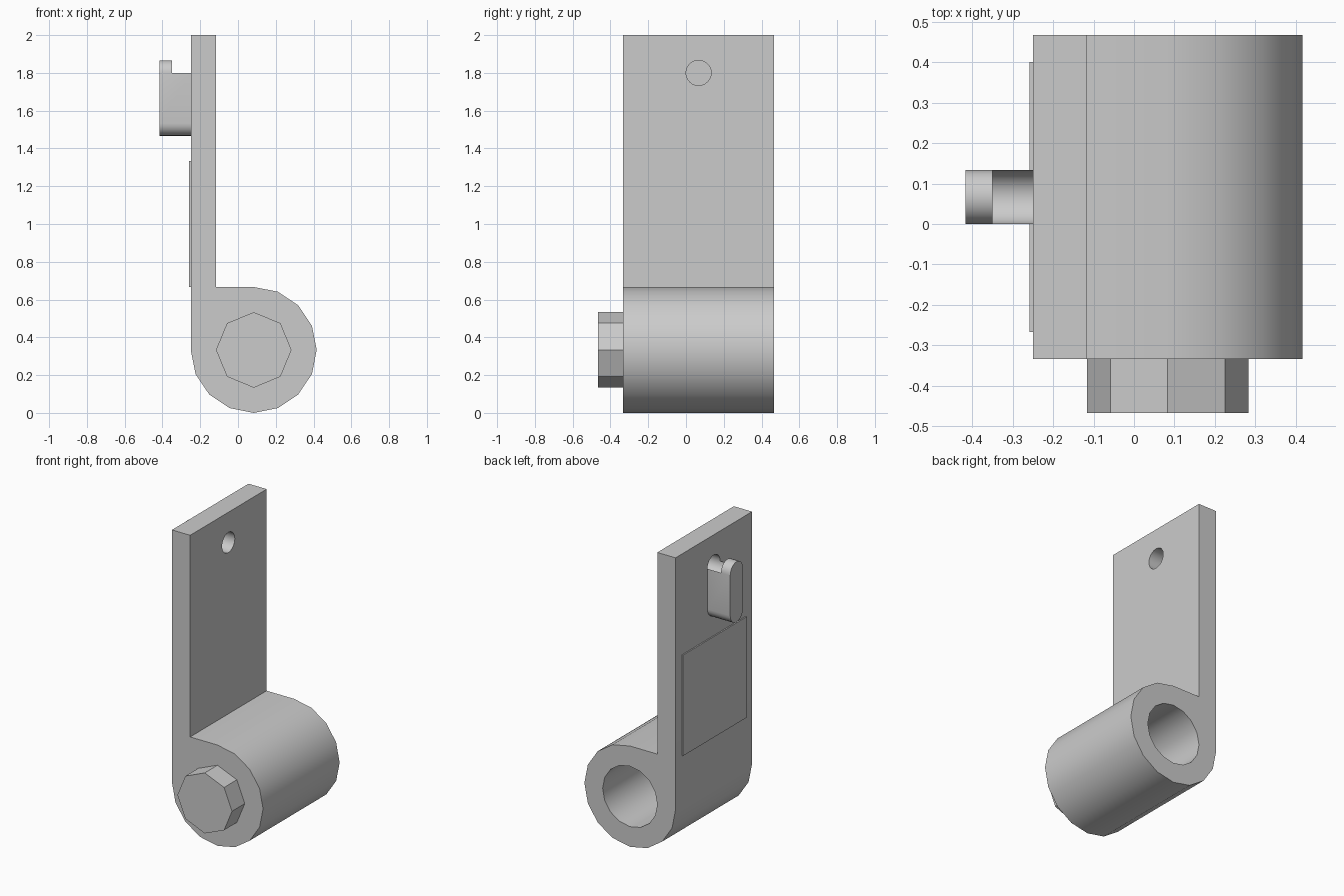
import bpy, bmesh
from math import cos, sin, pi, radians
from mathutils import Vector

cube = bpy.data.objects.get("Cube")
if cube:
    bpy.data.objects.remove(cube, do_unlink=True)

grey = bpy.data.materials.new("plain grey")
grey.use_nodes = True
colour = (0.6, 0.6, 0.6, 1)
grey.diffuse_color = colour
grey.node_tree.nodes["Principled BSDF"].inputs["Base Color"].default_value = colour


def arc(cx, cy, r, start, end, steps):
    """Points along an arc, angles in degrees."""
    angles = [radians(start + (end - start) * i / steps) for i in range(steps + 1)]
    return [(cx + r * cos(a), cy + r * sin(a)) for a in angles]


def circle(cx, cy, r, sides):
    return arc(cx, cy, r, 0, 360, sides)[:-1]


def extrude(name, outline, axis, start, end):
    """Extrude an outline along x (outline in y, z) or y (outline in x, z)."""
    bm = bmesh.new()
    place = (lambda u, v: (start, u, v)) if axis == "x" else (lambda u, v: (u, start, v))
    face = bm.faces.new([bm.verts.new(place(u, v)) for u, v in outline])
    shift = Vector((end - start, 0, 0)) if axis == "x" else Vector((0, end - start, 0))
    new = bmesh.ops.extrude_face_region(bm, geom=[face])["geom"]
    bmesh.ops.translate(bm, vec=shift, verts=[v for v in new if isinstance(v, bmesh.types.BMVert)])
    bmesh.ops.recalc_face_normals(bm, faces=bm.faces)
    mesh = bpy.data.meshes.new(name)
    bm.to_mesh(mesh)
    bm.free()
    mesh.materials.append(grey)
    obj = bpy.data.objects.new(name, mesh)
    bpy.context.collection.objects.link(obj)
    return obj


def select(obj):
    bpy.ops.object.select_all(action="DESELECT")
    obj.select_set(True)
    bpy.context.view_layer.objects.active = obj


def cut(obj, cutter):
    mod = obj.modifiers.new("cut", "BOOLEAN")
    mod.operation = "DIFFERENCE"
    mod.solver = "EXACT"
    mod.object = cutter
    select(obj)
    bpy.ops.object.modifier_apply(modifier=mod.name)


T = 1 / 30            # base size that the proportions follow
R = 10 * T            # barrel radius
CX, CZ = 2.5 * T, R   # barrel axis
LEFT, INNER = CX - R, CX - 6 * T
FRONT, BACK = -R, 14 * T
PIN_Y, PIN_R, PIN_TOP = 2 * T, 2 * T, 1.8

# Plate flowing into the barrel
body = extrude("plate_and_barrel",
               [(INNER, 2), (LEFT, 2)] + arc(CX, CZ, R, 180, 450, 12) + [(INNER, 2 * R)],
               "y", FRONT, BACK)

# Hooked peg with rounded ends
peg = extrude("hook_peg",
              arc(PIN_Y, PIN_TOP, PIN_R, 0, 180, 12)
              + arc(PIN_Y, PIN_TOP - 8 * T, PIN_R, 180, 360, 12),
              "x", LEFT - 5 * T, LEFT)

# Round hole through the plate, running into the peg behind it
hole = extrude("hole_cutter", circle(PIN_Y, PIN_TOP, PIN_R, 24), "x", LEFT - 3 * T, 0)
notch = extrude("notch_cutter",
                [(PIN_Y + PIN_R + T, 1.8), (PIN_Y + PIN_R + T, 2), (PIN_Y - PIN_R - T, 2),
                 (PIN_Y - PIN_R - T, 1.8)] + arc(PIN_Y, PIN_TOP, PIN_R, 180, 360, 12)[:],
                "x", LEFT - 3 * T, LEFT + T)
# Blind bore in the back end of the barrel
bore = extrude("bore_cutter", circle(CX, CZ, 6 * T, 16), "y", FRONT + 4 * T, BACK + T)

cut(body, hole)
cut(body, bore)
cut(peg, notch)
for cutter in (hole, notch, bore):
    bpy.data.objects.remove(cutter, do_unlink=True)

# Eight-sided bolt head on the front end
bolt = extrude("bolt_head", circle(CX, CZ, 6 * T, 8), "y", FRONT - 4 * T, FRONT)

# Thin raised square on the outer face
panel = extrude("raised_panel",
                [(-8 * T, 2 * R), (12 * T, 2 * R), (12 * T, 4 * R), (-8 * T, 4 * R)],
                "x", LEFT - T / 4, LEFT)

for obj in (body, peg, bolt, panel):
    select(obj)
    bpy.ops.object.shade_smooth_by_angle(angle=radians(30))
